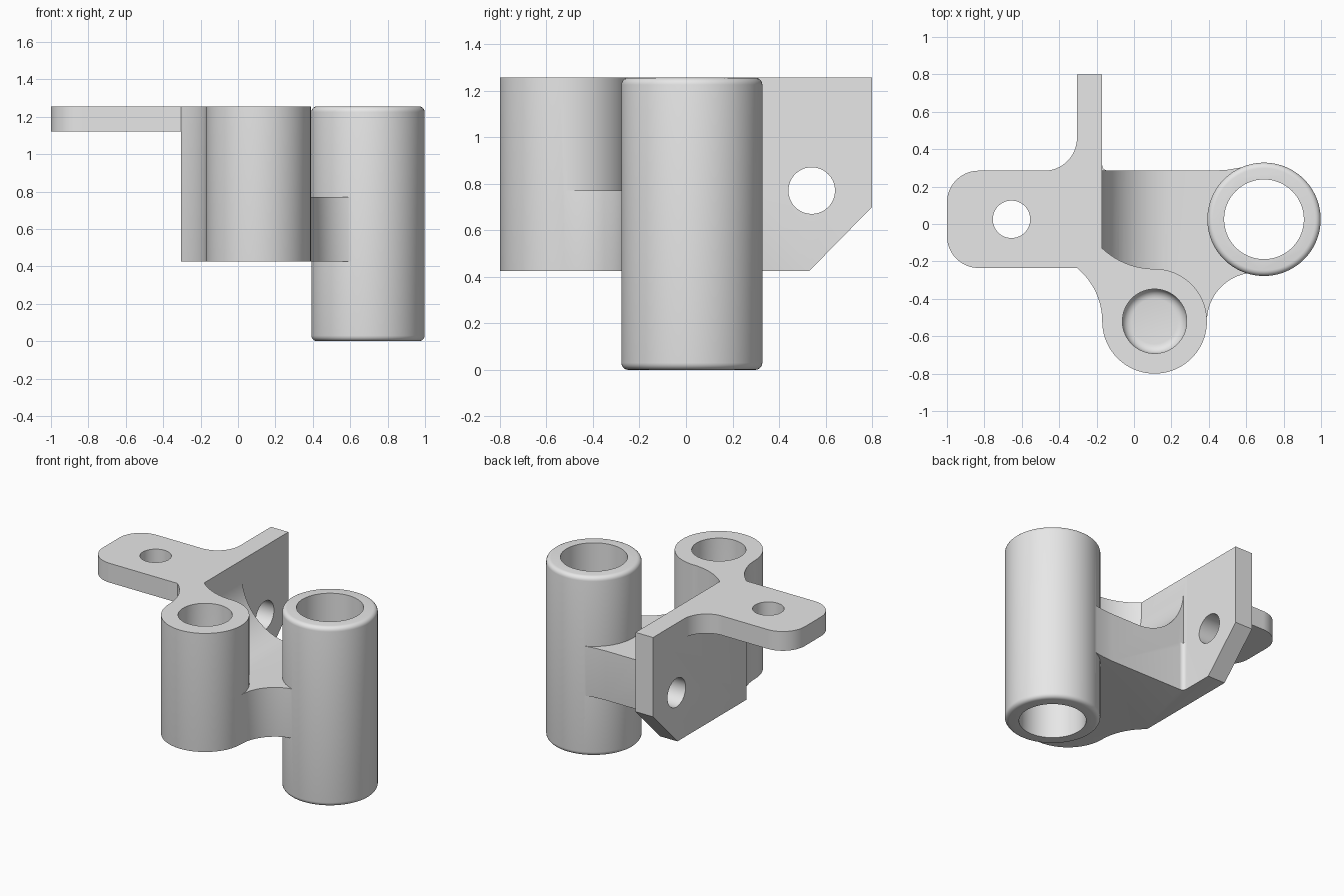
import bpy, bmesh, math

if "Cube" in bpy.data.objects:
    bpy.data.objects.remove(bpy.data.objects["Cube"])

grey = bpy.data.materials.new("light_grey")
grey.diffuse_color = (0.8, 0.8, 0.8, 1)
grey.use_nodes = True
grey.node_tree.nodes["Principled BSDF"].inputs["Base Color"].default_value = grey.diffuse_color


def arc(cx, cy, r, a0, a1, n=20):
    """Points on an arc, angles in degrees."""
    return [(cx + r * math.cos(math.radians(a0 + (a1 - a0) * i / n)),
             cy + r * math.sin(math.radians(a0 + (a1 - a0) * i / n))) for i in range(n + 1)]


def circle(cx, cy, r, n=72):
    return arc(cx, cy, r, 0, 360, n)


def prism(name, pts, lo, hi, axis='z', round_lo=0, round_hi=0):
    """Outline extruded along an axis, with optional rounded end rims."""
    place = {'z': lambda u, v, w: (u, v, w),
             'x': lambda u, v, w: (w, u, v),
             'y': lambda u, v, w: (u, w, v)}[axis]
    clean = []
    for p in pts:
        if not clean or math.dist(p, clean[-1]) > 1e-4:
            clean.append(p)
    if math.dist(clean[0], clean[-1]) < 1e-4:
        clean.pop()
    bm = bmesh.new()
    low = [bm.verts.new(place(u, v, lo)) for u, v in clean]
    high = [bm.verts.new(place(u, v, hi)) for u, v in clean]
    bm.faces.new(low)
    bm.faces.new(high)
    n = len(clean)
    for i in range(n):
        j = (i + 1) % n
        bm.faces.new((low[i], low[j], high[j], high[i]))
    bmesh.ops.recalc_face_normals(bm, faces=bm.faces[:])
    for ring, r in ((low, round_lo), (high, round_hi)):
        if r:
            edges = [bm.edges.get((ring[i], ring[(i + 1) % n])) for i in range(n)]
            bmesh.ops.bevel(bm, geom=edges, offset=r, segments=5, profile=0.5,
                            affect='EDGES', clamp_overlap=True)
    me = bpy.data.meshes.new(name)
    bm.to_mesh(me)
    bm.free()
    me.materials.append(grey)
    ob = bpy.data.objects.new(name, me)
    bpy.context.collection.objects.link(ob)
    return ob


def combine(target, other, operation):
    """Apply a boolean and remove the second object."""
    mod = target.modifiers.new("combine", 'BOOLEAN')
    mod.object = other
    mod.operation = operation
    mod.solver = 'EXACT'
    bpy.context.view_layer.objects.active = target
    bpy.ops.object.modifier_apply(modifier=mod.name)
    bpy.data.objects.remove(other)


TOP, LOW, WEB = 1.255, 0.425, 0.77
BOSS = (0.11, -0.52)
TUBE = (0.695, 0.025)

# Full-height body: upright plate, boss and web share one outline
outline = ([(-0.305, 0.8), (-0.305, -0.235)]
           + arc(-0.538, -0.52, 0.368, 50.7, 0)
           + arc(*BOSS, 0.28, 180, 360, 40)
           + arc(0.65, -0.52, 0.26, 180, 90)
           + [TUBE, (0.62, 0.31), (0.56, 0.30), (0.5, 0.29), (0.42, 0.285)]
           + arc(-0.14, 0.315, 0.03, 270, 180, 6)
           + [(-0.17, 0.8)])
bracket = prism("bracket", outline, LOW, TOP, round_lo=0.022)

# Pocket above the web, leaving the plate, neck and boss standing
pocket = ([(-0.17, 0.32)] + arc(0.11, 0.171, 0.411, 227.1, 270)
          + arc(*BOSS, 0.28, 90, 0) + [(1.2, -0.52), (1.2, 0.32)])
combine(bracket, prism("pocket", pocket, WEB, 1.5), 'DIFFERENCE')

# Curved ramp from the web up to the plate
ramp = [(-0.2, 0.74), (0.21, 0.74)] + arc(0.21, 1.15, 0.38, 270, 180) + [(-0.2, 1.15)]
combine(bracket, prism("ramp", ramp, -0.3, 0.285, 'y'), 'UNION')

# Mounting tab with rounded corners, blended into the plate
tab = ([(-0.25, -0.235)] + arc(-0.83, -0.065, 0.17, 270, 180)
       + arc(-0.83, 0.115, 0.17, 180, 90)
       + arc(-0.48, 0.46, 0.175, 270, 360) + [(-0.25, 0.46)])
combine(bracket, prism("tab", tab, 1.12, TOP), 'UNION')

# Long tube with rounded rims
combine(bracket, prism("tube", circle(*TUBE, 0.303, 96), 0, TOP,
                       round_lo=0.03, round_hi=0.03), 'UNION')

# Bore, blind boss hole, tab hole, plate hole and plate corner
cutters = [
    prism("tube_bore", circle(*TUBE, 0.213, 96), -0.2, 1.5),
    prism("boss_hole", circle(*BOSS, 0.172), 0.52, 1.5, round_lo=0.05),
    prism("tab_hole", circle(-0.655, 0.025, 0.1), 1.0, 1.5),
    prism("plate_hole", circle(0.54, 0.77, 0.1), -0.5, 0.0, 'x'),
    prism("plate_corner", [(0.43, 0.323), (0.9, 0.802), (0.9, 0.3)], -0.5, 0.0, 'x'),
]
for cutter in cutters:
    combine(bracket, cutter, 'DIFFERENCE')

# Smooth curved walls, crisp edges
bpy.ops.object.select_all(action='DESELECT')
bracket.select_set(True)
bpy.context.view_layer.objects.active = bracket
bpy.ops.object.shade_smooth_by_angle(angle=math.radians(30))
